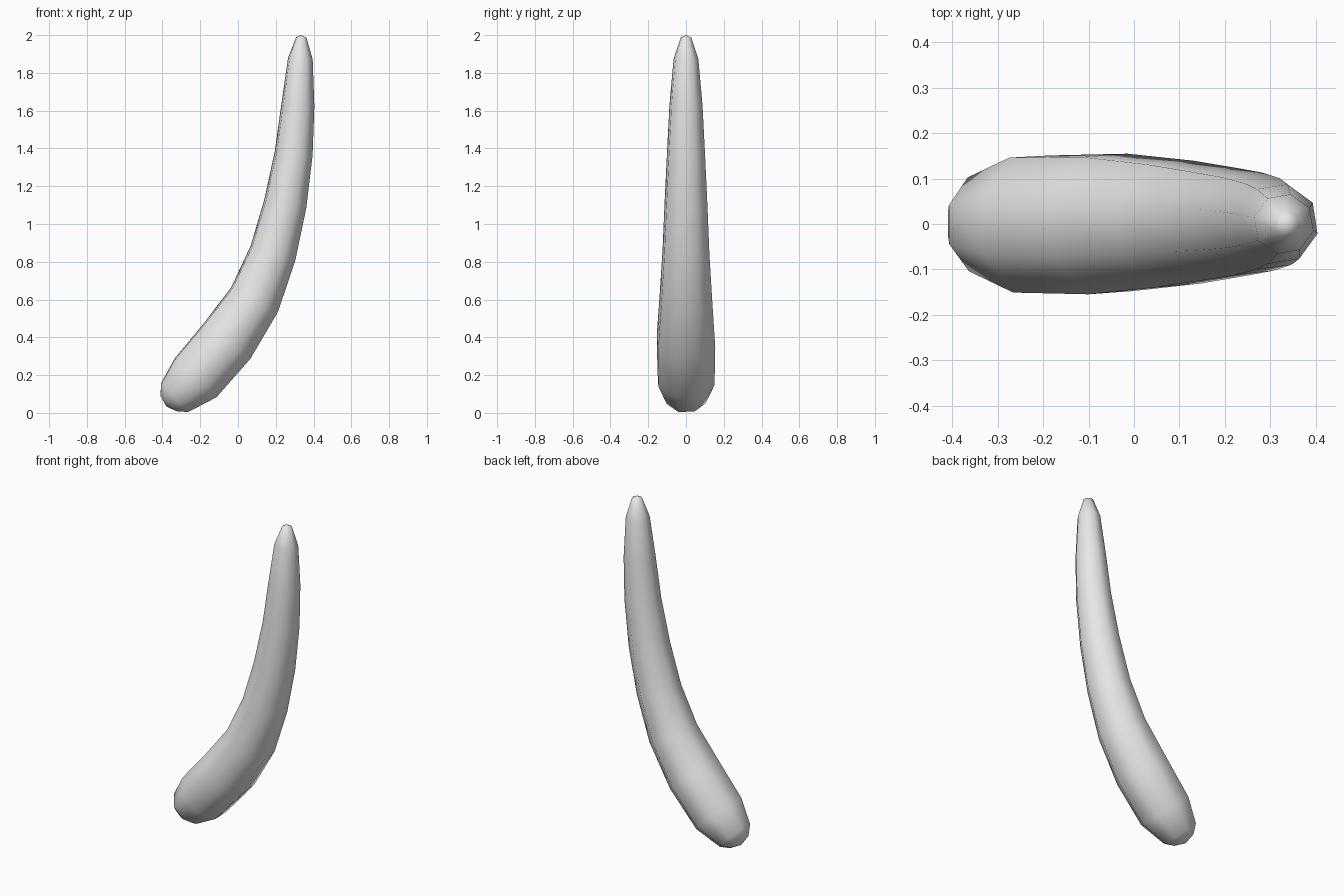
import bpy, bmesh, math
from mathutils import Vector

cube = bpy.data.objects.get("Cube")
if cube:
    bpy.data.objects.remove(cube, do_unlink=True)

SIDES = 8
TWIST = math.radians(11)

# Centre line and radius of each ring, from blunt root to tip: x, z, radius
rings = [
    (-0.365, 0.048, 0.066), (-0.335, 0.08, 0.112), (-0.225, 0.185, 0.161),
    (-0.058, 0.38, 0.164), (0.088, 0.60, 0.147), (0.185, 0.845, 0.130),
    (0.25, 1.105, 0.118), (0.295, 1.375, 0.104), (0.317, 1.63, 0.09),
    (0.33, 1.875, 0.067), (0.335, 1.988, 0.028),
]
root_pole = Vector((-0.378, 0, 0.033))
tip_pole = Vector((0.335, 0, 2.0))

material = bpy.data.materials.new("plain grey")
material.use_nodes = True
grey = (0.8, 0.8, 0.8, 1)
material.diffuse_color = grey
material.node_tree.nodes["Principled BSDF"].inputs["Base Color"].default_value = grey

# Sweep an octagon along the centre line, square to it and slightly twisting
bm = bmesh.new()
centres = [root_pole] + [Vector((x, 0, z)) for x, z, r in rings] + [tip_pole]
loops = []
for i, (x, z, radius) in enumerate(rings):
    tangent = (centres[i + 2] - centres[i]).normalized()
    across = Vector((tangent.z, 0, -tangent.x))
    turn = TWIST * i / (len(rings) - 1)
    loop = []
    for k in range(SIDES):
        a = turn + (k + 0.5) * math.tau / SIDES
        offset = across * math.cos(a) + Vector((0, math.sin(a), 0))
        loop.append(bm.verts.new(centres[i + 1] + offset * radius))
    loops.append(loop)

for low, high in zip(loops, loops[1:]):
    for k in range(SIDES):
        n = (k + 1) % SIDES
        bm.faces.new((low[k], low[n], high[n], high[k]))

# Close both ends with shallow domes
for loop, pole in ((loops[0], root_pole), (loops[-1], tip_pole)):
    centre = bm.verts.new(pole)
    for k in range(SIDES):
        bm.faces.new((loop[k], loop[(k + 1) % SIDES], centre))

bmesh.ops.recalc_face_normals(bm, faces=bm.faces)
for face in bm.faces:
    face.smooth = True

mesh = bpy.data.meshes.new("curved_horn")
bm.to_mesh(mesh)
bm.free()
mesh.materials.append(material)
horn = bpy.data.objects.new("curved_horn", mesh)
bpy.context.collection.objects.link(horn)
